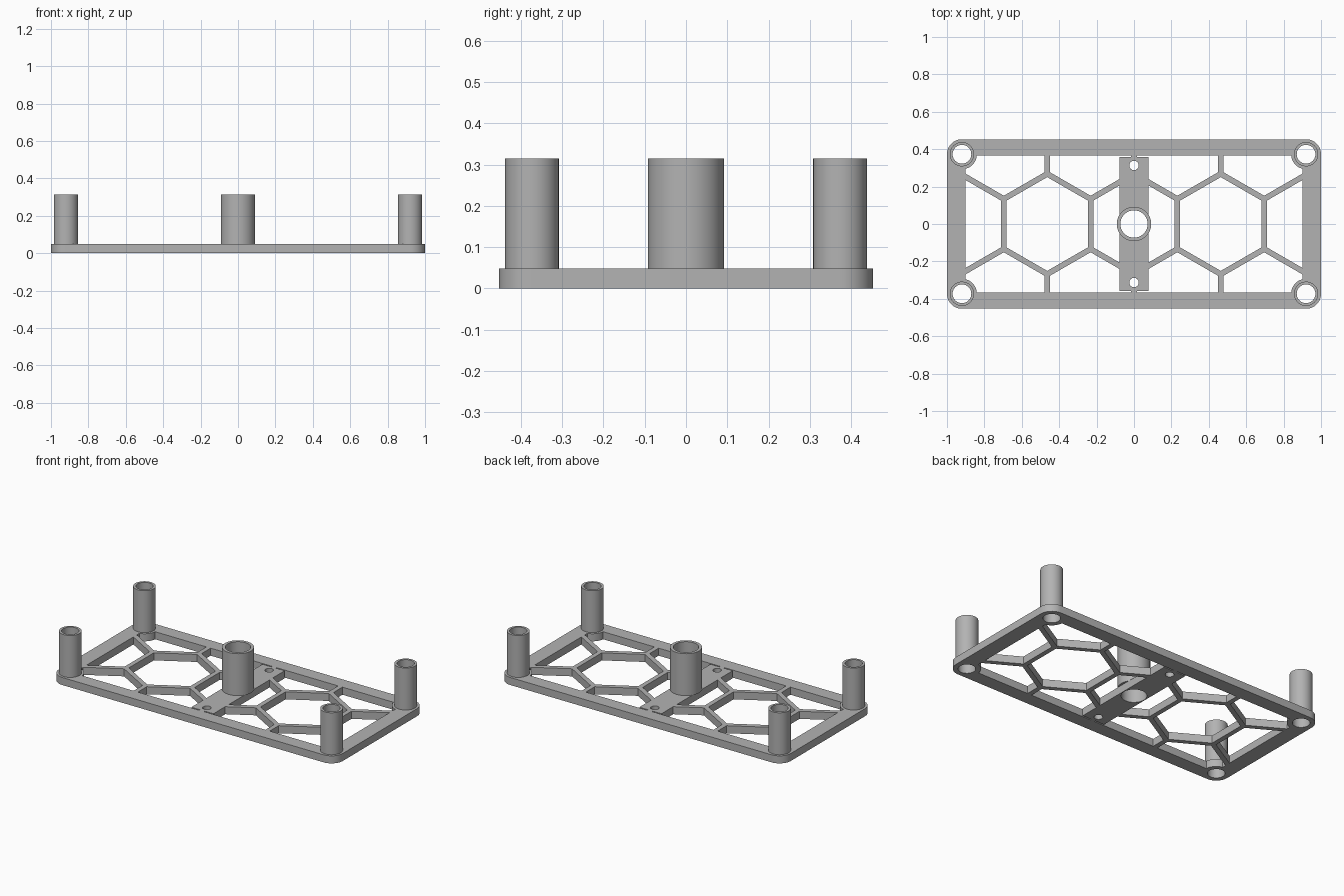
import bpy, math
from math import pi, sin, cos, asin, acos

if "Cube" in bpy.data.objects:
    bpy.data.objects.remove(bpy.data.objects["Cube"])

T = 0.048            # plate thickness
TOP = 0.315          # post height
PX, PY = 0.92, 0.373 # corner post centre
BOSS = 0.08          # corner boss radius
IX, IY = 0.902, 0.366  # inner edge of the frame

grey = bpy.data.materials.new("grey plastic")
grey.diffuse_color = (0.45, 0.45, 0.45, 1)
grey.use_nodes = True
grey.node_tree.nodes["Principled BSDF"].inputs["Base Color"].default_value = grey.diffuse_color


def arc(cx, cy, r, a0, a1, n):
    return [(cx + r * cos(a0 + (a1 - a0) * i / n), cy + r * sin(a0 + (a1 - a0) * i / n))
            for i in range(n + 1)]


def circle(cx, cy, r, n=48):
    return arc(cx, cy, r, 0, 2 * pi, n)[:-1]


def slab(name, loops, z0, z1):
    """Extrude a flat outline with holes between two heights."""
    cu = bpy.data.curves.new(name, 'CURVE')
    cu.dimensions = '2D'
    cu.fill_mode = 'BOTH'
    cu.extrude = (z1 - z0) / 2
    for pts in loops:
        sp = cu.splines.new('POLY')
        sp.points.add(len(pts) - 1)
        for p, (x, y) in zip(sp.points, pts):
            p.co = (x, y, 0, 1)
        sp.use_cyclic_u = True
    ob = bpy.data.objects.new(name, cu)
    bpy.context.collection.objects.link(ob)
    ob.location.z = (z0 + z1) / 2
    bpy.ops.object.select_all(action='DESELECT')
    ob.select_set(True)
    bpy.context.view_layer.objects.active = ob
    bpy.ops.object.convert(target='MESH')
    ob = bpy.context.object
    ob.data.materials.clear()
    ob.data.materials.append(grey)
    # weld the caps to the walls so the shading splits only at sharp edges
    bpy.ops.object.mode_set(mode='EDIT')
    bpy.ops.mesh.select_all(action='SELECT')
    bpy.ops.mesh.remove_doubles(threshold=0.0001)
    bpy.ops.mesh.normals_make_consistent(inside=False)
    bpy.ops.object.mode_set(mode='OBJECT')
    bpy.ops.object.shade_smooth_by_angle(angle=math.radians(30))
    return ob


# Frame: rounded outside, inner opening bulging around the corner bosses
outer, inner = [], []
a0 = pi + asin((PY - IY) / BOSS)
a1 = 1.5 * pi - asin((PX - IX) / BOSS)
corner = arc(PX, PY, BOSS, a1, a0, 12)
for k, (sx, sy) in enumerate([(1, 1), (-1, 1), (-1, -1), (1, -1)]):
    outer += arc(sx * PX, sy * PY, BOSS, k * pi / 2, (k + 1) * pi / 2, 12)
    pts = [(sx * x, sy * y) for x, y in corner]
    inner += pts if sx * sy > 0 else pts[::-1]
corners = [(sx * PX, sy * PY) for sx in (-1, 1) for sy in (-1, 1)]
slab("frame", [outer, inner] + [circle(x, y, 0.05) for x, y in corners], 0, T)

# Corner posts
for x, y in corners:
    slab("corner_post", [circle(x, y, 0.065), circle(x, y, 0.05)], T, TOP)

# Centre bar with two screw holes, and the centre tube
bar = [(-0.078, -0.358), (0.078, -0.358), (0.078, 0.358), (-0.078, 0.358)]
slab("centre_bar", [bar, circle(0, 0, 0.073), circle(0, 0.313, 0.025, 32),
                    circle(0, -0.313, 0.025, 32)], 0, T)
slab("centre_tube", [circle(0, 0, 0.092), circle(0, 0, 0.073)], T, TOP)


def strut(a, b, w=0.03):
    dx, dy = b[0] - a[0], b[1] - a[1]
    l = math.hypot(dx, dy)
    nx, ny = -dy / l * w / 2, dx / l * w / 2
    slab("honeycomb_strut", [[(a[0] + nx, a[1] + ny), (a[0] - nx, a[1] - ny),
                              (b[0] - nx, b[1] - ny), (b[0] + nx, b[1] + ny)]], 0, T)


# Honeycomb struts, mirrored into all four quarters
P = 0.464            # cell pitch
S = P / math.sqrt(3) # cell side
slope = 1 / math.sqrt(3)
for sx in (-1, 1):
    for x in (P / 2, 1.5 * P):
        strut((sx * x, -S / 2), (sx * x, S / 2))
    for sy in (-1, 1):
        def m(x, y):
            return (sx * x, sy * y)
        strut(m(P / 2, S / 2), m(0.07, S - 0.07 * slope))
        strut(m(P / 2, S / 2), m(P, S))
        strut(m(P, S), m(1.5 * P, S / 2))
        strut(m(1.5 * P, S / 2), m(0.915, S / 2 + (0.915 - 1.5 * P) * slope))
        strut(m(P, S), m(P, IY + 0.004))
for sy in (-1, 1):
    strut((0, sy * 0.35), (0, sy * (IY + 0.004)))
